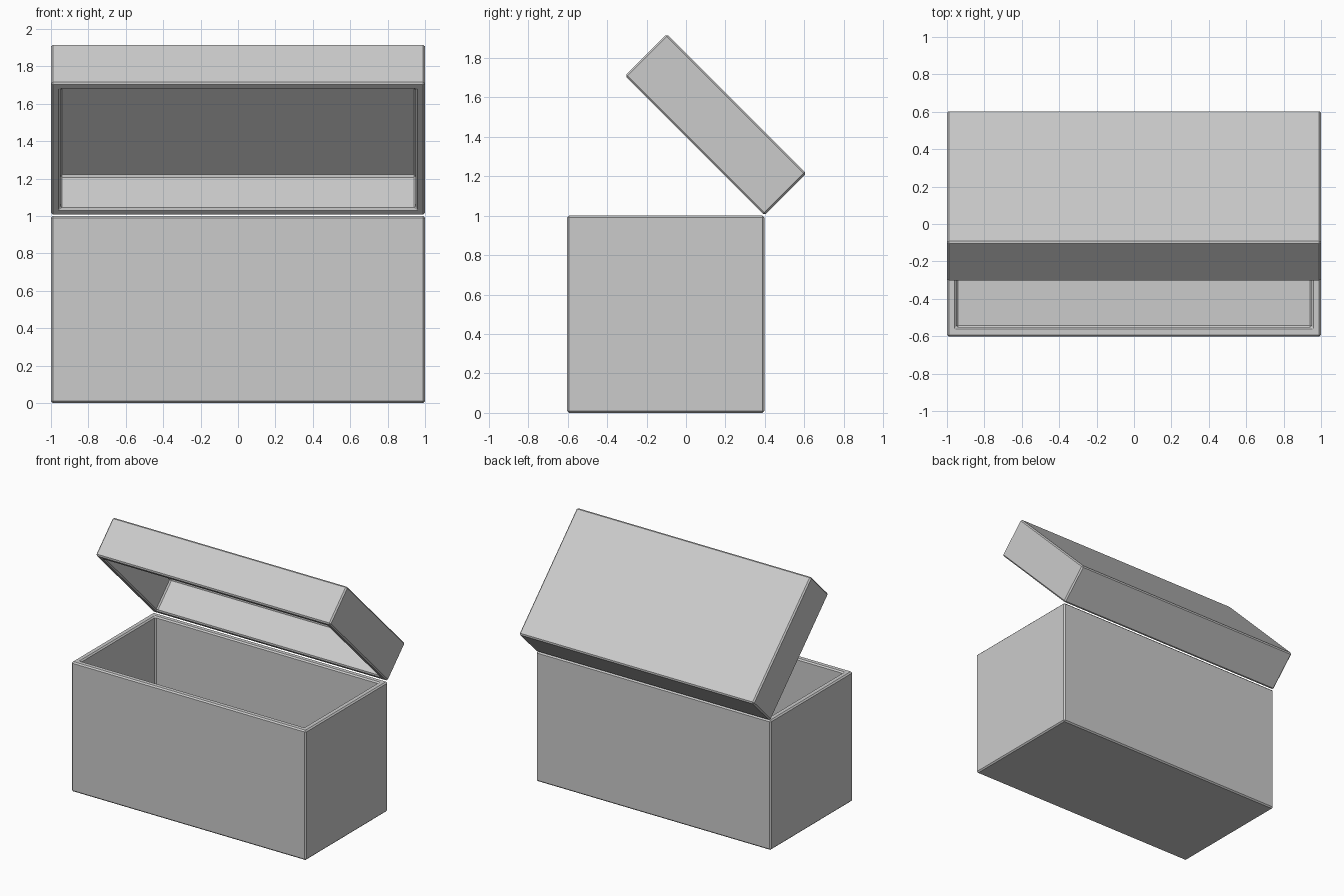
import bpy, bmesh
from math import radians
from mathutils import Matrix

if "Cube" in bpy.data.objects:
    bpy.data.objects.remove(bpy.data.objects["Cube"])

WALL = 0.05
WIDTH, DEPTH = 2.0, 1.0
HINGE_Y = 0.3975


def tray(name, height, open_down=False):
    """Hollow open tray; origin on the bottom back edge, body towards -y."""
    bm = bmesh.new()
    bmesh.ops.create_cube(bm, size=1)
    bmesh.ops.scale(bm, vec=(WIDTH, DEPTH, height), verts=bm.verts)
    # hollow out from the top face
    top = max(bm.faces, key=lambda f: f.calc_center_median().z)
    bmesh.ops.inset_individual(bm, faces=[top], thickness=WALL, use_even_offset=True)
    floor = bmesh.ops.extrude_face_region(bm, geom=[top])["geom"]
    bmesh.ops.delete(bm, geom=[top], context='FACES')
    verts = [v for v in floor if isinstance(v, bmesh.types.BMVert)]
    bmesh.ops.translate(bm, verts=verts, vec=(0, 0, WALL - height))
    if open_down:
        bmesh.ops.rotate(bm, verts=bm.verts, matrix=Matrix.Rotation(radians(180), 3, 'Y'))
    bmesh.ops.translate(bm, verts=bm.verts, vec=(0, -DEPTH / 2, height / 2))
    bmesh.ops.recalc_face_normals(bm, faces=bm.faces)
    mesh = bpy.data.meshes.new(name)
    bm.to_mesh(mesh)
    bm.free()
    obj = bpy.data.objects.new(name, mesh)
    bpy.context.collection.objects.link(obj)
    # fine chamfer on every edge
    bevel = obj.modifiers.new("edge_chamfer", 'BEVEL')
    bevel.width = 0.01
    bevel.segments = 1
    bevel.limit_method = 'ANGLE'
    return obj


# box body
body = tray("box_body", 1.0)
body.location = (0, HINGE_Y, 0)

# lid, swung open 45 degrees about the top back edge
lid = tray("lid", 0.3, open_down=True)
lid.location = (0, HINGE_Y, 1.002)
lid.rotation_euler.x = radians(-45)
